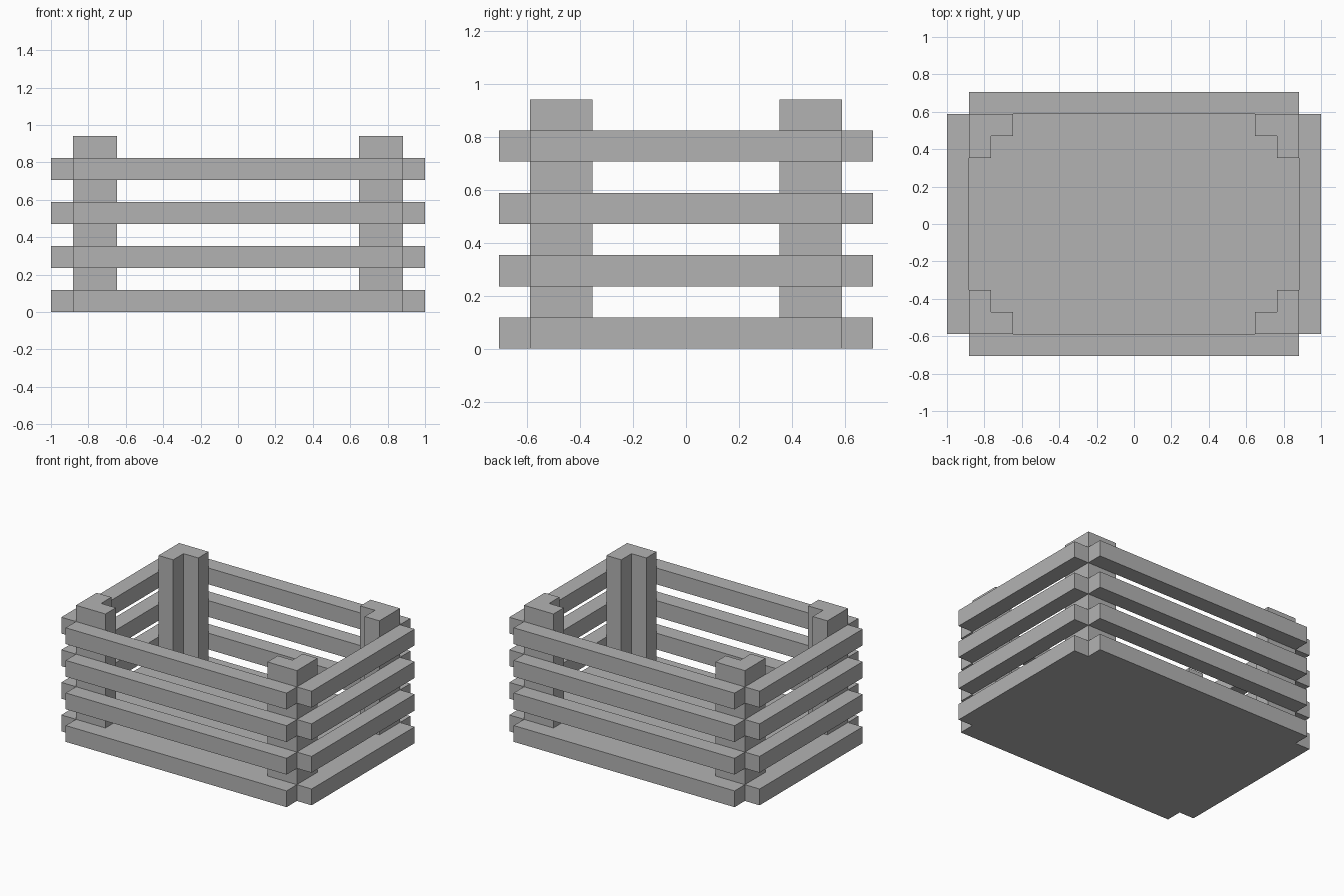
import bpy
import bmesh

cube = bpy.data.objects.get("Cube")
if cube:
    bpy.data.objects.remove(cube, do_unlink=True)

U = 2 / 17             # plank thickness, the unit of the whole crate
HX, HY = 7.5 * U, 5 * U  # half size of the body inside the slats

grey = bpy.data.materials.new("plain grey")
grey.use_nodes = True
COLOUR = (0.45, 0.45, 0.45, 1)
grey.diffuse_color = COLOUR
bsdf = next(n for n in grey.node_tree.nodes if n.type == "BSDF_PRINCIPLED")
bsdf.inputs["Base Color"].default_value = COLOUR


def prism(name, outline, bottom, top):
    """Extrude a flat outline from bottom to top."""
    bm = bmesh.new()
    face = bm.faces.new([bm.verts.new((x, y, bottom)) for x, y in outline])
    up = bmesh.ops.extrude_face_region(bm, geom=[face])["geom"]
    verts = [v for v in up if isinstance(v, bmesh.types.BMVert)]
    bmesh.ops.translate(bm, verts=verts, vec=(0, 0, top - bottom))
    bmesh.ops.recalc_face_normals(bm, faces=bm.faces)
    mesh = bpy.data.meshes.new(name)
    bm.to_mesh(mesh)
    bm.free()
    mesh.materials.append(grey)
    obj = bpy.data.objects.new(name, mesh)
    bpy.context.collection.objects.link(obj)
    return obj


def rect(x0, x1, y0, y1):
    return [(x0, y0), (x1, y0), (x1, y1), (x0, y1)]


# Base: solid floor with the lowest slats, notched at the corners
notch = [(HX + U, HY), (HX, HY), (HX, HY + U)]
base = []
for sx, sy in ((1, 1), (-1, 1), (-1, -1), (1, -1)):
    corner = notch if sx * sy > 0 else notch[::-1]
    base += [(sx * x, sy * y) for x, y in corner]
prism("floor", base, 0, U)

# Slats: three more rows on each of the four sides
for row in (1, 2, 3):
    z = 2 * row * U
    for s, long_name, short_name in ((1, "back", "left"), (-1, "front", "right")):
        ys = sorted((s * HY, s * (HY + U)))
        xs = sorted((s * HX, s * (HX + U)))
        prism(f"{long_name}_slat_{row}", rect(-HX, HX, *ys), z, z + U)
        prism(f"{short_name}_slat_{row}", rect(*xs, -HY, HY), z, z + U)

# Corner posts: L-shaped section, two planks wide
ell = [(0, 0), (2, 0), (2, 1), (1, 1), (1, 2), (0, 2)]
for sx, side in ((1, "left"), (-1, "right")):
    for sy, end in ((1, "back"), (-1, "front")):
        outline = [(sx * (HX - a * U), sy * (HY - b * U)) for a, b in ell]
        prism(f"{end}_{side}_post", outline, U, 8 * U)
